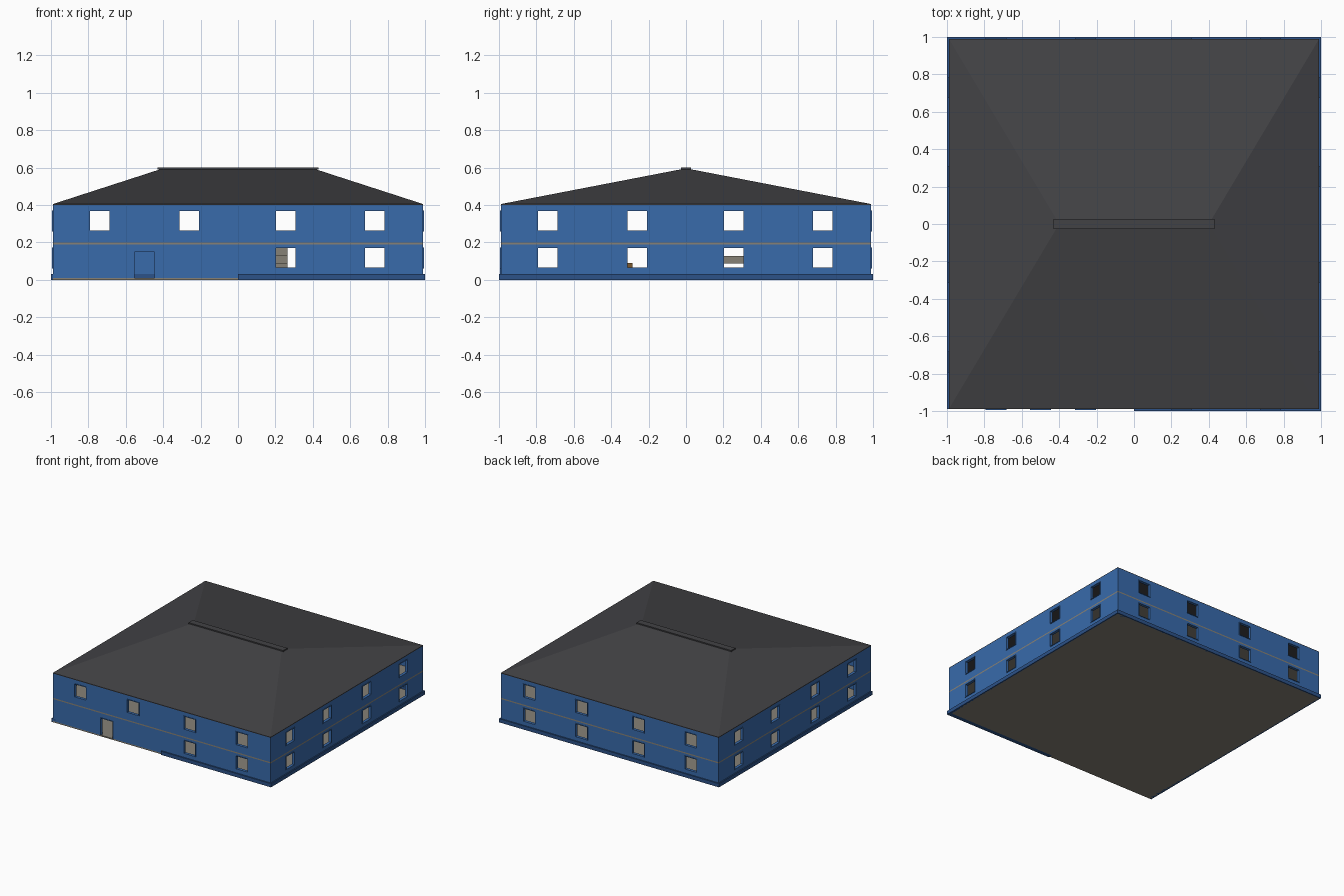
import bpy, bmesh
from mathutils import Matrix, Vector

if "Cube" in bpy.data.objects:
    bpy.data.objects.remove(bpy.data.objects["Cube"])


def material(name, rgb):
    m = bpy.data.materials.new(name)
    m.diffuse_color = (*rgb, 1)
    m.use_nodes = True
    m.node_tree.nodes["Principled BSDF"].inputs["Base Color"].default_value = m.diffuse_color
    return m


BLUE = material("wall_blue", (0.04, 0.145, 0.41))
DARK_BLUE = material("plinth_blue", (0.025, 0.085, 0.25))
ROOF = material("roof_grey", (0.055, 0.055, 0.06))
STONE = material("stone", (0.24, 0.22, 0.18))
WOOD = material("wood", (0.2, 0.1, 0.03))


def finish(name, bm, mat):
    bmesh.ops.recalc_face_normals(bm, faces=bm.faces)
    me = bpy.data.meshes.new(name)
    bm.to_mesh(me)
    bm.free()
    ob = bpy.data.objects.new(name, me)
    bpy.context.collection.objects.link(ob)
    if mat:
        me.materials.append(mat)
    return ob


def add_box(bm, lo, hi):
    lo, hi = Vector(lo), Vector(hi)
    size = hi - lo
    bmesh.ops.create_cube(bm, size=1, matrix=Matrix.Translation((lo + hi) / 2)
                          @ Matrix.Diagonal((*size, 1)))


def boxes(name, items, mat):
    bm = bmesh.new()
    for lo, hi in items:
        add_box(bm, lo, hi)
    return finish(name, bm, mat)


def wall_ring(name, outer, inner, z0, z1, mat):
    bm = bmesh.new()
    corners = [(-1, -1), (1, -1), (1, 1), (-1, 1)]
    rings = [[bm.verts.new((x * r, y * r, z)) for x, y in corners]
             for r, z in ((outer, z0), (outer, z1), (inner, z1), (inner, z0))]
    for a in range(4):
        for i in range(4):
            p, q = rings[a], rings[(a + 1) % 4]
            j = (i + 1) % 4
            bm.faces.new((p[i], p[j], q[j], q[i]))
    return finish(name, bm, mat)


# Facade layout: side, centre along wall, half width, bottom, top
CENTRES = (-0.738, -0.26, 0.255, 0.73)
OUT, INN = 0.99, 0.97
LOW, HIGH = (0.065, 0.169), (0.263, 0.367)
openings = []
for side in ("front", "back", "left", "right"):
    for c in CENTRES:
        openings.append((side, c, 0.052, *HIGH))
        if side != "front" or c > 0:
            openings.append((side, c, 0.052, *LOW))
openings.append(("front", -0.5, 0.053, 0.008, 0.15))


def on_side(side, a0, a1, d0, d1, z0, z1):
    # Box on a facade: a runs along the wall, d is distance from the centre
    s = -1 if side in ("front", "left") else 1
    e0, e1 = sorted((s * d0, s * d1))
    if side in ("front", "back"):
        return (a0, e0, z0), (a1, e1, z1)
    return (e0, a0, z0), (e1, a1, z1)


# Walls of both storeys with window and door openings
cutter = boxes("opening_cutter", [on_side(s, c - w, c + w, 0.95, 1.02, z0, z1)
                                  for s, c, w, z0, z1 in openings], None)
cutter.hide_render = True
for name, z0, z1 in (("lower_walls", 0.01, 0.19), ("upper_walls", 0.20, 0.40)):
    wall = wall_ring(name, OUT, INN, z0, z1, BLUE)
    mod = wall.modifiers.new("openings", 'BOOLEAN')
    mod.operation = 'DIFFERENCE'
    mod.solver = 'EXACT'
    mod.object = cutter
    bpy.context.view_layer.objects.active = wall
    bpy.ops.object.modifier_apply(modifier=mod.name)
bpy.data.objects.remove(cutter)

# Thin projecting frames around the openings
bars = []
T = 0.004
for s, c, w, z0, z1 in openings:
    door = z0 < 0.05
    for k in (-1, 1):
        a, b = sorted((c + k * w, c + k * (w + T)))
        bars.append(on_side(s, a, b, 0.972, 0.994, z0 + (0.002 if door else 0), z1))
    bars.append(on_side(s, c - w - T, c + w + T, 0.972, 0.994, z1, z1 + T))
    if not door:
        bars.append(on_side(s, c - w - T, c + w + T, 0.972, 0.994, z0 - T, z0))
boxes("opening_frames", bars, BLUE)

# Ground slab and floor slab
boxes("ground_slab", [((-OUT, -OUT, 0), (OUT, OUT, 0.01))], STONE)
boxes("upper_floor", [((-OUT, -OUT, 0.19), (OUT, OUT, 0.20))], STONE)

# Plinth, left open on the entrance half of the front
boxes("plinth", [
    ((0, -1, 0), (1, -0.965, 0.03)),
    ((-1, 0.965, 0), (1, 1, 0.03)),
    ((-1, -OUT, 0), (-0.965, 0.965, 0.03)),
    ((0.965, -0.965, 0), (1, 0.965, 0.03))], DARK_BLUE)

# Hipped roof with a thin eave edge
bm = bmesh.new()
E = 0.99
low, eave = [[bm.verts.new((x * E, y * E, z)) for x, y in
              ((-1, -1), (1, -1), (1, 1), (-1, 1))] for z in (0.40, 0.405)]
left, right = [bm.verts.new((x, 0, 0.596)) for x in (-0.4, 0.4)]
bm.faces.new(low)
for i in range(4):
    j = (i + 1) % 4
    bm.faces.new((low[i], low[j], eave[j], eave[i]))
bm.faces.new((eave[0], eave[1], right, left))
bm.faces.new((eave[1], eave[2], right))
bm.faces.new((eave[2], eave[3], left, right))
bm.faces.new((eave[3], eave[0], left))
finish("hip_roof", bm, ROOF)
boxes("ridge_cap", [((-0.43, -0.027, 0.59), (0.43, 0.027, 0.60))], ROOF)

# Indoor stair, climbing towards the front
boxes("stair_steps", [((0.06, 0.31 - 0.12 * k, 0.002 + 0.042 * (k + 1)),
                       (0.265, 0.43 - 0.12 * k, 0.002 + 0.042 * (k + 2)))
                      for k in range(-1, 3)], STONE)

# Small indoor cabinet
boxes("cabinet", [((-0.4, -0.4, 0.01), (-0.2, -0.285, 0.09))], WOOD)
